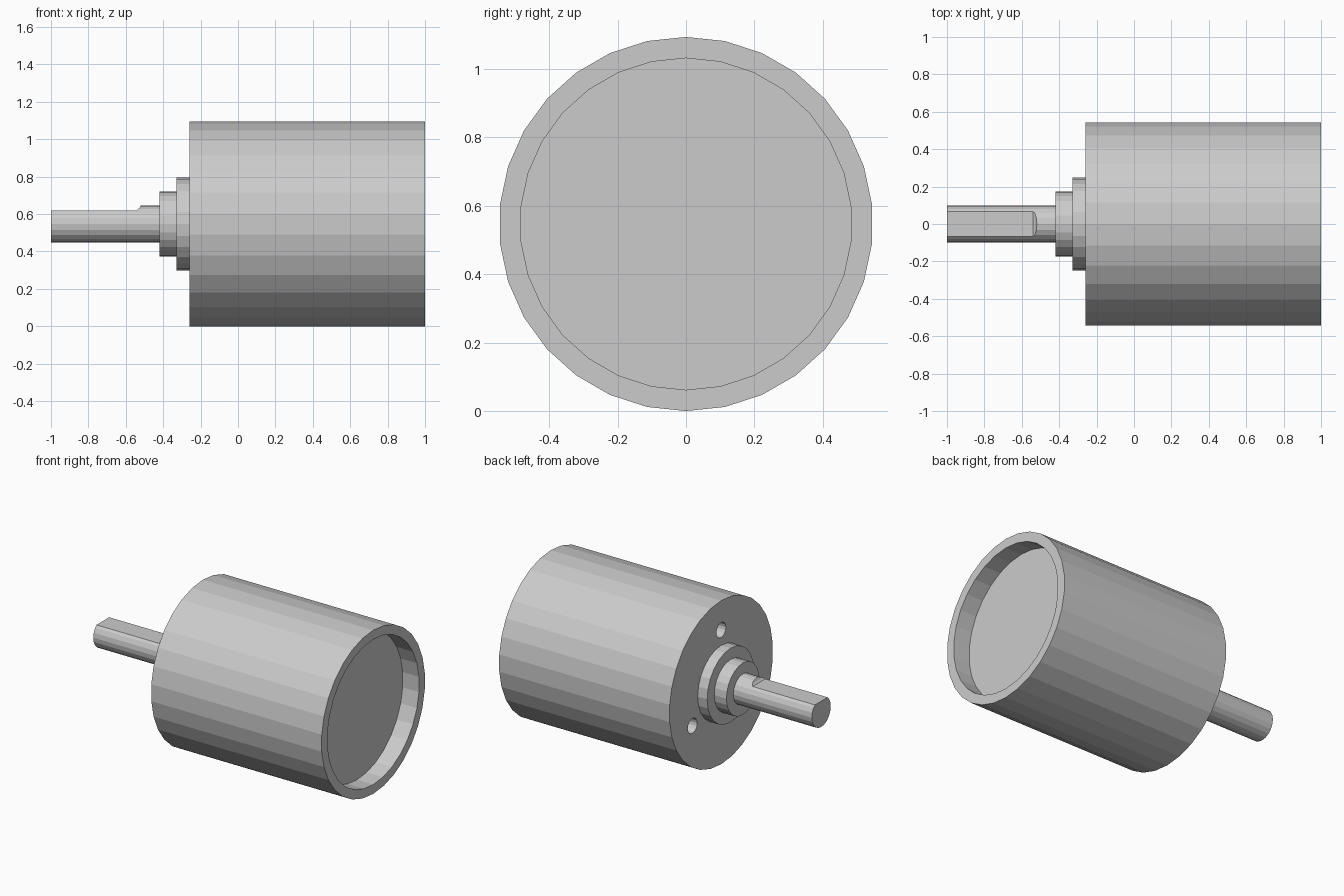
import bpy, bmesh
from math import sin, cos, pi, radians

if "Cube" in bpy.data.objects:
    bpy.data.objects.remove(bpy.data.objects["Cube"], do_unlink=True)

AXIS_Z = 0.547

# Single grey metal
metal = bpy.data.materials.new("grey metal")
metal.use_nodes = True
grey = (0.6, 0.6, 0.6, 1)
metal.diffuse_color = grey
metal.node_tree.nodes["Principled BSDF"].inputs["Base Color"].default_value = grey


def finish(name, bm):
    bmesh.ops.recalc_face_normals(bm, faces=bm.faces[:])
    mesh = bpy.data.meshes.new(name)
    bm.to_mesh(mesh)
    bm.free()
    mesh.materials.append(metal)
    obj = bpy.data.objects.new(name, mesh)
    bpy.context.collection.objects.link(obj)
    return obj


def turned(name, profile, sides, y=0, z=AXIS_Z):
    """Turn an (x, radius) profile about an axis parallel to x, capping both ends."""
    bm = bmesh.new()
    rings = []
    for x, r in profile:
        angles = [pi / 2 + 2 * pi * i / sides for i in range(sides)]
        rings.append([bm.verts.new((x, y + r * cos(a), z + r * sin(a))) for a in angles])
    for a, b in zip(rings, rings[1:]):
        for i in range(sides):
            j = (i + 1) % sides
            bm.faces.new((a[i], a[j], b[j], b[i]))
    bm.faces.new(rings[0])
    bm.faces.new(rings[-1])
    return finish(name, bm)


def extruded(name, outline, half_width):
    """Extrude an (x, z) outline along y."""
    bm = bmesh.new()
    face = bm.faces.new([bm.verts.new((x, -half_width, z)) for x, z in outline])
    grown = bmesh.ops.extrude_face_region(bm, geom=[face])["geom"]
    verts = [v for v in grown if isinstance(v, bmesh.types.BMVert)]
    bmesh.ops.translate(bm, verts=verts, vec=(0, 2 * half_width, 0))
    return finish(name, bm)


def cut(obj, cutter):
    mod = obj.modifiers.new("cut", "BOOLEAN")
    mod.operation = "DIFFERENCE"
    mod.solver = "EXACT"
    mod.object = cutter
    bpy.context.view_layer.objects.active = obj
    bpy.ops.object.modifier_apply(modifier=mod.name)
    bpy.data.objects.remove(cutter, do_unlink=True)


# Housing with a shallow recess in its rear end
housing = turned("housing", [(-0.26, 0.547), (1, 0.547), (1, 0.485), (0.88, 0.485)], 30)

# Three mounting holes around the shaft
for angle in (90, 210, 330):
    a = radians(angle)
    cut(housing, turned("hole_cutter", [(-0.4, 0.05), (-0.11, 0.05)], 16,
                        0.35 * cos(a), AXIS_Z + 0.35 * sin(a)))

# Stepped bearing boss
turned("bearing_boss", [(-0.25, 0.248), (-0.33, 0.248), (-0.33, 0.173), (-0.42, 0.173)], 24)

# Output shaft with a milled flat that runs out in a short curve
shaft = turned("output_shaft", [(-1, 0.1), (-0.4, 0.1)], 20)
cut(shaft, extruded("flat_cutter", [(-1.1, 0.62), (-0.54, 0.62), (-0.528, 0.631),
                                    (-0.512, 0.66), (-0.512, 0.8), (-1.1, 0.8)], 0.2))
